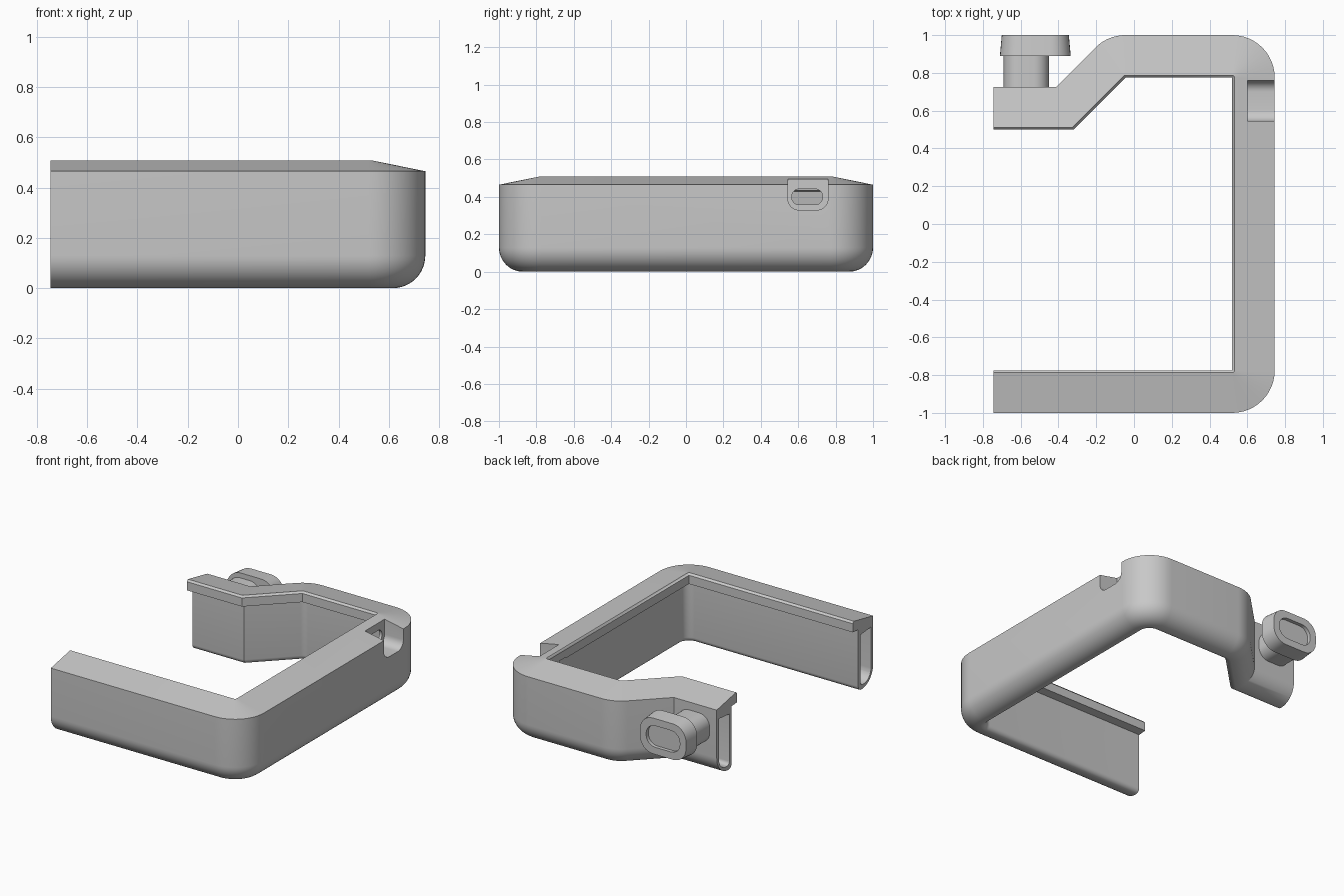
import bpy, bmesh, math
from mathutils import Vector

cube = bpy.data.objects.get("Cube")
if cube:
    bpy.data.objects.remove(cube)

grey = bpy.data.materials.new("plain_grey")
grey.use_nodes = True
COLOUR = (0.58, 0.58, 0.58, 1)
grey.diffuse_color = COLOUR
grey.node_tree.nodes["Principled BSDF"].inputs["Base Color"].default_value = COLOUR


def loft(name, rings):
    """Skin a row of equal closed rings and cap both ends."""
    bm = bmesh.new()
    rows = [[bm.verts.new(p) for p in ring] for ring in rings]
    n = len(rows[0])
    for a, b in zip(rows, rows[1:]):
        for i in range(n):
            j = (i + 1) % n
            bm.faces.new((a[i], a[j], b[j], b[i]))
    bm.faces.new(rows[0])
    bm.faces.new(rows[-1])
    bmesh.ops.remove_doubles(bm, verts=bm.verts, dist=1e-5)
    bmesh.ops.recalc_face_normals(bm, faces=bm.faces)
    mesh = bpy.data.meshes.new(name)
    bm.to_mesh(mesh)
    bm.free()
    mesh.materials.append(grey)
    ob = bpy.data.objects.new(name, mesh)
    bpy.context.collection.objects.link(ob)
    return ob


def arc(cx, cy, r, a0, a1, steps=8):
    angles = [math.radians(a0 + (a1 - a0) * i / steps) for i in range(steps + 1)]
    return [(cx + r * math.cos(a), cy + r * math.sin(a)) for a in angles]


def rounded(cu, cv, w, h, r):
    pts = []
    for k, (su, sv) in enumerate(((1, 1), (-1, 1), (-1, -1), (1, -1))):
        pts += arc(cu + su * (w / 2 - r), cv + sv * (h / 2 - r), r, 90 * k, 90 * k + 90)
    return pts


def along_y(pts, y):
    return [(u, y, v) for u, v in pts]


def along_x(pts, x):
    return [(x, u, v) for u, v in pts]


def cut(target, cutter):
    """Subtract the cutter, then drop it."""
    cutter.hide_render = True
    mod = target.modifiers.new("cut", "BOOLEAN")
    mod.operation = "DIFFERENCE"
    mod.solver = "EXACT"
    mod.object = cutter
    bpy.context.view_layer.update()
    graph = bpy.context.evaluated_depsgraph_get()
    result = bpy.data.meshes.new_from_object(target.evaluated_get(graph))
    target.modifiers.clear()
    if len(result.polygons) > len(target.data.polygons) // 2:
        target.data = result
    bpy.data.objects.remove(cutter)


# Cross-section: distance out from the inner lip edge, height
section = [(0.012, 0.508), (0, 0.495), (0, 0.435), (0.06, 0.43)]
section += arc(0.094, 0.034, 0.034, 180, 270, 5)
section += arc(0.096, 0.129, 0.129, 270, 360, 12)
section += [(0.225, 0.465)]

# Path of the lip edge; outer corners fan round it, the inward bend is mitred
path = [Vector(p) for p in ((-0.745, -0.775), (0.52, -0.775), (0.52, 0.775),
                            (-0.045, 0.775), (-0.32, 0.5), (-0.745, 0.5))]
normals = []
for a, b in zip(path, path[1:]):
    t = (b - a).normalized()
    normals.append(Vector((t.y, -t.x)))

stations = [(path[0], normals[0])]
for p, n0, n1 in zip(path[1:], normals, normals[1:]):
    turn = math.atan2(n0.x * n1.y - n0.y * n1.x, n0.dot(n1))
    if turn > 0:
        start = math.degrees(math.atan2(n0.y, n0.x))
        fan = arc(0, 0, 1, start, start + math.degrees(turn), 12)
        stations += [(p, Vector(n)) for n in fan]
    else:
        stations.append((p, (n0 + n1) / (1 + n0.dot(n1))))
stations.append((path[-1], normals[-1]))
frame = loft("bumper_frame", [[(p.x + n.x * d, p.y + n.y * d, z) for d, z in section]
                              for p, n in stations])

# Hollow channels in the two open ends
slot = [(0.085, 0.385), *arc(0.11, 0.055, 0.025, 180, 270, 4),
        *arc(0.12, 0.11, 0.08, 270, 360, 8), (0.2, 0.395)]
for y, side, end in ((-0.775, -1, 0.45), (0.5, 1, -0.42)):
    pts = [(y + side * d, z) for d, z in slot]
    cut(frame, loft("channel_cutter", [along_x(pts, -0.8), along_x(pts, end)]))

# Side recess, open at the top, with an oval hole behind it
recess = rounded(0.652, 0.48, 0.215, 0.3, 0.06)
cut(frame, loft("recess_cutter", [along_x(recess, 0.6), along_x(recess, 0.8)]))
oval = rounded(0.648, 0.4, 0.165, 0.084, 0.04)
cut(frame, loft("oval_cutter", [along_x(oval, 0.5), along_x(oval, 0.65)]))

# Button on the back: neck, and tapered head with a shallow oval dish
neck_shape = rounded(-0.57, 0.31, 0.24, 0.2, 0.08)
neck = loft("button_neck", [along_y(neck_shape, 0.71), along_y(neck_shape, 0.9)])
head = loft("button_head", [along_y(rounded(-0.5225, 0.31, 0.375, 0.27, 0.11), 0.89),
                            along_y(rounded(-0.5225, 0.31, 0.355, 0.25, 0.1), 1.0)])
dish = rounded(-0.5225, 0.31, 0.26, 0.15, 0.07)
cut(head, loft("dish_cutter", [along_y(dish, 0.975), along_y(dish, 1.1)]))

# Smooth the rounded surfaces, keep the edges sharp
for ob in (frame, neck, head):
    bpy.ops.object.select_all(action="DESELECT")
    ob.select_set(True)
    bpy.context.view_layer.objects.active = ob
    bpy.ops.object.shade_smooth_by_angle(angle=math.radians(25))
